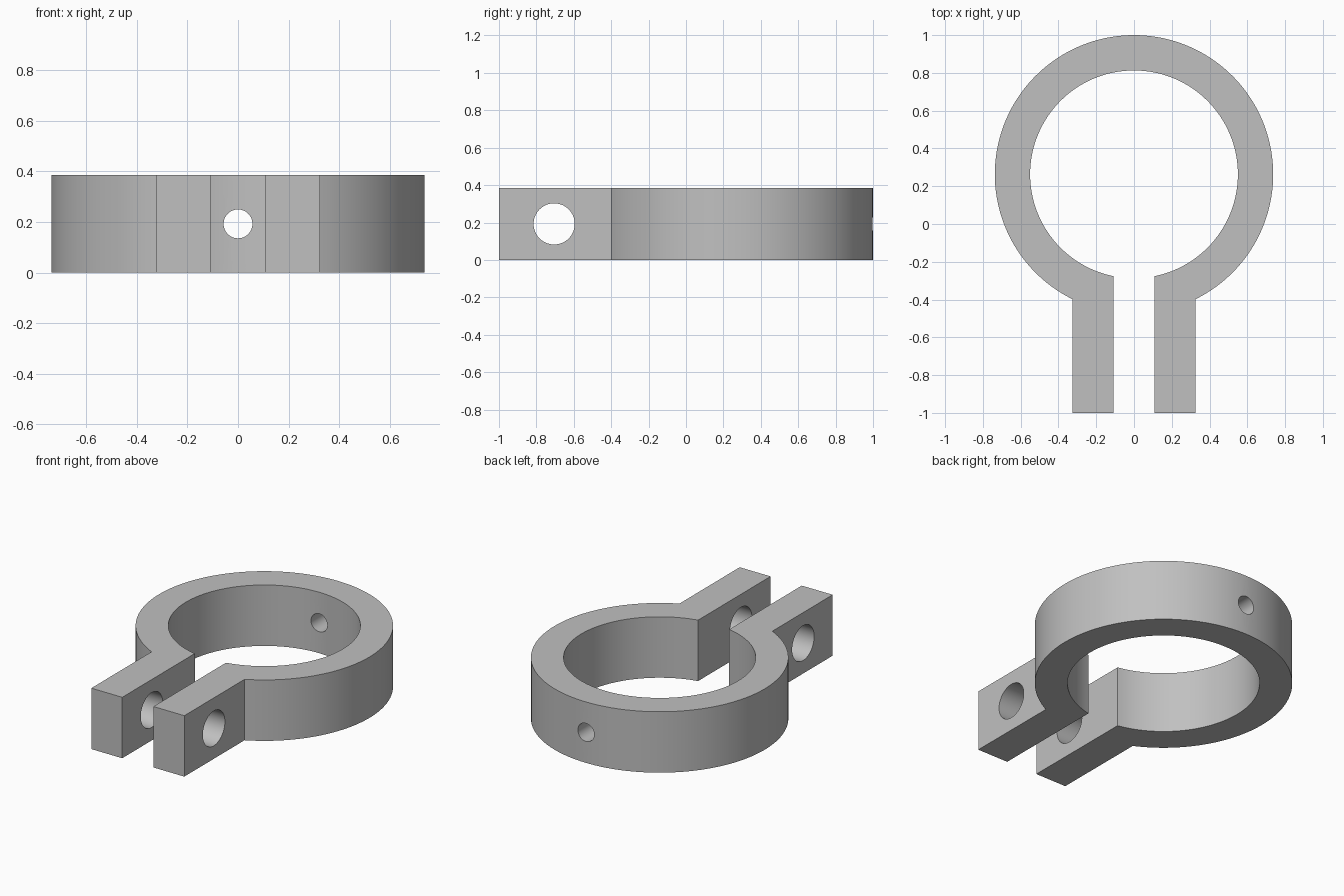
import bpy, bmesh
from math import sin, cos, asin, pi, radians
from mathutils import Matrix

cube = bpy.data.objects.get("Cube")
if cube:
    bpy.data.objects.remove(cube, do_unlink=True)

HEIGHT = 0.385
CENTRE_Y = 0.263
OUTER, INNER = 0.737, 0.55
GAP, EAR = 0.109, 0.325      # inner and outer x of the clamp ears
STEPS = 120

grey = bpy.data.materials.new("plain grey")
grey.use_nodes = True
colour = (0.53, 0.53, 0.53, 1)
grey.diffuse_color = colour
grey.node_tree.nodes["Principled BSDF"].inputs["Base Color"].default_value = colour


def arc(radius, half_width):
    """Open arc from the right side of the slot, round the back, to the left."""
    a = asin(half_width / radius)
    angles = [-a - (2 * pi - 2 * a) * i / STEPS for i in range(STEPS + 1)]
    return [(radius * sin(t), CENTRE_Y - radius * cos(t)) for t in angles]


def make_object(name, bm):
    bmesh.ops.recalc_face_normals(bm, faces=bm.faces)
    mesh = bpy.data.meshes.new(name)
    bm.to_mesh(mesh)
    bm.free()
    mesh.materials.append(grey)
    obj = bpy.data.objects.new(name, mesh)
    bpy.context.collection.objects.link(obj)
    return obj


# Split ring with two ears, extruded from one closed outline
outline = arc(OUTER, EAR) + [(EAR, -1), (GAP, -1)]
outline += arc(INNER, GAP)[::-1] + [(-GAP, -1), (-EAR, -1)]
bm = bmesh.new()
face = bm.faces.new([bm.verts.new((x, y, 0)) for x, y in outline])
top = bmesh.ops.extrude_face_region(bm, geom=[face])["geom"]
bmesh.ops.translate(bm, vec=(0, 0, HEIGHT),
                    verts=[v for v in top if isinstance(v, bmesh.types.BMVert)])
clamp = make_object("split_ring_clamp", bm)


# Round holes: one across both ears, one through the back of the ring
def drill(name, radius, length, location, axis):
    bm = bmesh.new()
    bmesh.ops.create_cone(bm, cap_ends=True, segments=64, radius1=radius,
                          radius2=radius, depth=length,
                          matrix=Matrix.Translation(location)
                          @ Matrix.Rotation(pi / 2, 4, axis))
    cutter = make_object(name, bm)
    cutter.hide_render = True
    cutter.hide_set(True)
    cutter.display_type = 'WIRE'
    cut = clamp.modifiers.new(name, 'BOOLEAN')
    cut.operation = 'DIFFERENCE'
    cut.solver = 'EXACT'
    cut.object = cutter
    return cutter


cutters = [drill("ear_bolt_hole", 0.11, 1, (0, -0.705, HEIGHT / 2), 'Y'),
           drill("back_screw_hole", 0.057, 0.5, (0, 0.9, HEIGHT / 2), 'X')]

# Apply the cuts and smooth the round walls
bpy.ops.object.select_all(action='DESELECT')
clamp.select_set(True)
bpy.context.view_layer.objects.active = clamp
for name in [m.name for m in clamp.modifiers]:
    bpy.ops.object.modifier_apply(modifier=name)
for cutter in cutters:
    bpy.data.objects.remove(cutter, do_unlink=True)
bpy.ops.object.shade_smooth_by_angle(angle=radians(25))
